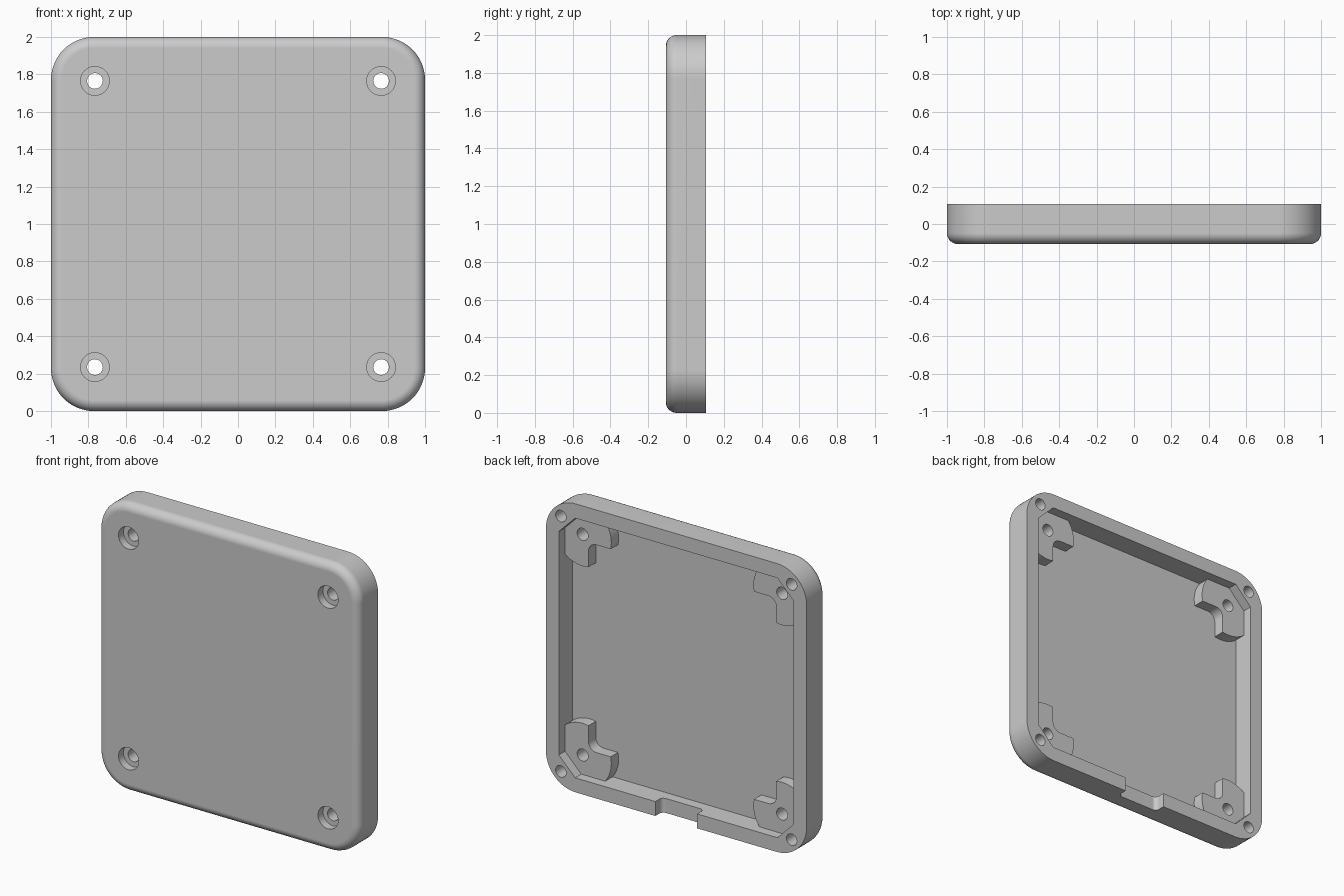
import bpy, bmesh
from math import sin, cos, pi, radians, sqrt, asin

cube = bpy.data.objects.get("Cube")
if cube:
    bpy.data.objects.remove(cube, do_unlink=True)

# Main dimensions
BACK, FRONT = 0.107, -0.107
FLOOR, BOSS_TOP = -0.04, 0.04
CAVITY, CHAMFER = 0.9, 0.125
SCREW, RIM_HOLE = 0.765, 0.885
BOSS_R, ARM, FILLET = 0.22, 0.72, 0.06

grey = bpy.data.materials.new("plain grey")
grey.use_nodes = True
colour = (0.6, 0.6, 0.6, 1)
grey.diffuse_color = colour
grey.node_tree.nodes["Principled BSDF"].inputs["Base Color"].default_value = colour


def arc(cx, cy, r, a0, a1, n):
    """Points on an arc, angles in degrees."""
    steps = [radians(a0 + (a1 - a0) * i / n) for i in range(n + 1)]
    return [(cx + r * cos(a), cy + r * sin(a)) for a in steps]


def rounded_square(half, r):
    c = half - r
    corners = [(c, c, 0), (-c, c, 90), (-c, -c, 180), (c, -c, 270)]
    return [p for x, y, a in corners for p in arc(x, y, r, a, a + 90, 16)]


def loft(name, rings):
    """Skin closed rings of 3D points and cap both ends."""
    bm = bmesh.new()
    loops = [[bm.verts.new(p) for p in ring] for ring in rings]
    n = len(loops[0])
    for a, b in zip(loops, loops[1:]):
        for i in range(n):
            j = (i + 1) % n
            bm.faces.new((a[i], a[j], b[j], b[i]))
    bm.faces.new(loops[0])
    bm.faces.new(loops[-1])
    bmesh.ops.recalc_face_normals(bm, faces=bm.faces)
    mesh = bpy.data.meshes.new(name)
    bm.to_mesh(mesh)
    bm.free()
    mesh.materials.append(grey)
    obj = bpy.data.objects.new(name, mesh)
    bpy.context.collection.objects.link(obj)
    return obj


def at_y(points, y):
    return [(x, y, z + 1) for x, z in points]


def prism(name, points, y0, y1):
    return loft(name, [at_y(points, y0), at_y(points, y1)])


def combine(target, tool, operation):
    """Apply a boolean and discard the tool."""
    tool.hide_render = True
    mod = target.modifiers.new("boolean", 'BOOLEAN')
    mod.operation, mod.solver, mod.object = operation, 'EXACT', tool
    bpy.context.view_layer.objects.active = target
    bpy.ops.object.modifier_apply(modifier=mod.name)
    bpy.data.objects.remove(tool, do_unlink=True)


# Cover shell: rounded square with a soft front edge
edge = 0.058
rings = [at_y(rounded_square(1, 0.23), BACK)]
for i in range(9):
    a = pi / 2 * i / 8
    inset = edge * (1 - cos(a))
    y = FRONT + edge * (1 - sin(a))
    rings.append(at_y(rounded_square(1 - inset, 0.23 - inset), y))
cover = loft("cover", rings)

# Shallow cavity with chamfered corners
c, k = CAVITY, CAVITY - CHAMFER
octagon = [(c, k), (k, c), (-k, c), (-c, k), (-c, -k), (-k, -c), (k, -c), (c, -k)]
combine(cover, prism("cavity_cutter", octagon, FLOOR, BACK + 0.1), 'DIFFERENCE')

# Cable notch in the bottom rim
w, y0, r = 0.16, 0.032, 0.03
notch = [(w, 0.2), (-w, 0.2)]
notch += arc(-w + r, y0 + r, r, 180, 270, 6) + arc(w - r, y0 + r, r, 270, 360, 6)
cutter = loft("notch_cutter", [[(x, y, z) for x, y in notch] for z in (-0.1, 0.15)])
combine(cover, cutter, 'DIFFERENCE')

# Boss outline: a disc cut to an L, sunk slightly into the cavity walls
wall = CAVITY + 0.01
a_wall = 180 - asin((wall - SCREW) / BOSS_R) * 180 / pi
a_arm = 180 + asin((SCREW - ARM) / BOSS_R) * 180 / pi
half = [(k + 0.01, wall)] + arc(SCREW, SCREW, BOSS_R, a_wall, a_arm, 10)
half += arc(ARM - FILLET, ARM - FILLET, FILLET, 90, 45, 5)
boss = half + [(v, u) for u, v in reversed(half[:-1])]

# Four corners: boss, countersunk screw hole and blind rim hole
for sx in (1, -1):
    for sz in (1, -1):
        outline = [(sx * u, sz * v) for u, v in boss]
        combine(cover, prism("boss", outline, FLOOR - 0.01, BOSS_TOP), 'UNION')
        holes = [(SCREW, 0.042, FRONT - 0.1, BACK),
                 (SCREW, 0.077, FRONT - 0.1, FRONT + 0.055),
                 (RIM_HOLE, 0.04, BACK - 0.12, BACK + 0.1)]
        for pos, radius, lo, hi in holes:
            circle = arc(sx * pos, sz * pos, radius, 0, 360, 32)[:-1]
            combine(cover, prism("hole_cutter", circle, lo, hi), 'DIFFERENCE')

# Smooth curves, crisp edges
bpy.ops.object.select_all(action='DESELECT')
cover.select_set(True)
bpy.context.view_layer.objects.active = cover
bpy.ops.object.shade_smooth_by_angle(angle=radians(30))
weighted = cover.modifiers.new("weighted normals", 'WEIGHTED_NORMAL')
weighted.keep_sharp = True
